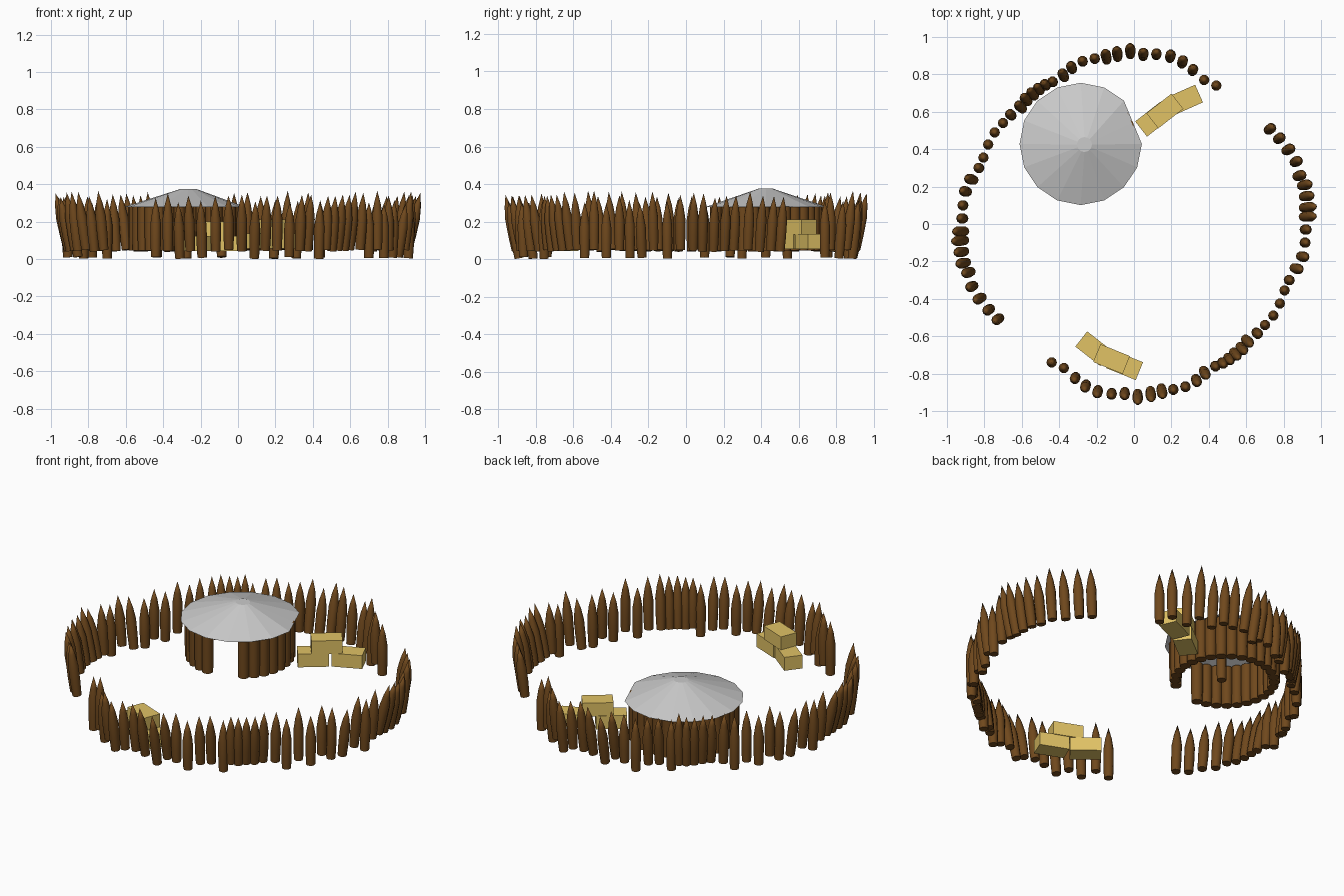
import bpy, bmesh, math, random
from mathutils import Vector, Matrix

if "Cube" in bpy.data.objects:
    bpy.data.objects.remove(bpy.data.objects["Cube"])

random.seed(4)

def material(name, rgb):
    m = bpy.data.materials.new(name)
    m.diffuse_color = (*rgb, 1)
    m.use_nodes = True
    m.node_tree.nodes["Principled BSDF"].inputs["Base Color"].default_value = m.diffuse_color
    return m

WOOD = material("dark_wood", (0.16, 0.065, 0.012))
STRAW = material("straw", (0.75, 0.54, 0.13))

def finish(bm, name, mat=None, smooth=False):
    bmesh.ops.recalc_face_normals(bm, faces=bm.faces[:])
    me = bpy.data.meshes.new(name)
    bm.to_mesh(me)
    bm.free()
    ob = bpy.data.objects.new(name, me)
    bpy.context.collection.objects.link(ob)
    if mat:
        me.materials.append(mat)
    if smooth:
        bpy.context.view_layer.objects.active = ob
        ob.select_set(True)
        bpy.ops.object.shade_smooth_by_angle(angle=math.radians(40))
        ob.select_set(False)
    return ob

def lathe(bm, profile, matrix, n=10):
    """Rings of (radius, height); radius 0 closes to a point."""
    rings = []
    for r, z in profile:
        k = n if r > 0 else 1
        rings.append([bm.verts.new(matrix @ Vector((r * math.cos(math.tau * i / n),
                      r * math.sin(math.tau * i / n), z))) for i in range(k)])
    for a, b in zip(rings, rings[1:]):
        for i in range(n):
            j = (i + 1) % n
            bm.faces.new([a[i], a[j], b[0]] if len(b) == 1 else [a[i], a[j], b[j], b[i]])
    for ring in (rings[0], rings[-1]):
        if len(ring) > 1:
            bm.faces.new(ring)

# Palisade: (x, y, outward lean) of each stake seen from the top, for one arc
ARC = [(.73, .51, .03), (.78, .46, .03), (.83, .40, .04), (.87, .335, .03),
       (.89, .26, .04), (.92, .21, .05), (.93, .15, .05), (.935, .09, .06),
       (.935, .04, .06), (.92, -.03, .02), (.915, -.10, .01), (.905, -.175, .03),
       (.875, -.24, .04), (.83, -.30, .01), (.805, -.355, 0), (.78, -.425, 0),
       (.745, -.49, 0), (.70, -.54, 0), (.66, -.585, .02), (.61, -.63, .04),
       (.58, -.67, .04), (.545, -.70, .04), (.51, -.725, .03), (.475, -.745, .02),
       (.435, -.76, .01), (.38, -.80, .04), (.335, -.84, .03), (.275, -.87, .01),
       (.21, -.885, .01), (.15, -.90, .05), (.09, -.915, .05), (.02, -.93, .05),
       (-.05, -.91, .03), (-.12, -.91, .02), (-.195, -.90, .03), (-.26, -.87, .03),
       (-.315, -.825, .02), (-.375, -.77, 0), (-.44, -.74, 0)]
LOW = {10, 12, 13, 15, 17, 24, 27, 30, 34, 36, 38}
STAKE = [(.025, 0), (.028, .08), (.028, .17), (.018, .235), (0, .30)]

for name, sign in (("right_palisade", 1), ("left_palisade", -1)):
    bm = bmesh.new()
    for i, (x, y, lean) in enumerate(ARC):
        p = Vector((sign * x, sign * y, 0))
        out = p.normalized()
        base = p - out * lean / 2
        base.z = (0.005 if i in LOW else 0.045) + random.uniform(-.004, .006)
        axis = out * lean * 1.15 + Vector((0, 0, .3))
        rot = Vector((0, 0, 1)).rotation_difference(axis).to_matrix().to_4x4()
        grow = random.uniform(.96, 1.06)
        lathe(bm, [(r, z * grow) for r, z in STAKE], Matrix.Translation(base) @ rot)
    finish(bm, name, WOOD, True)

# Hut wall of upright logs with a doorway, and a centre post
HX, HY = -0.285, 0.428
bm = bmesh.new()
COUNT = 27
for i in range(COUNT):
    a = math.radians(-51 + i * (360 - 45) / (COUNT - 1))
    pos = Matrix.Translation((HX + .27 * math.cos(a), HY + .27 * math.sin(a), .045))
    lathe(bm, [(.030, 0), (.032, .08), (.032, .235)], pos)
finish(bm, "hut_wall", WOOD, True)

bm = bmesh.new()
lathe(bm, [(.026, 0), (.028, .2), (.028, .24), (0, .33)], Matrix.Translation((-.265, .425, .045)))
finish(bm, "centre_post", WOOD, True)

# Shallow roof: a 16-sided open cone with a small flat crown
bm = bmesh.new()
N = 16
angs = [math.tau * i / N for i in range(N)]
eave = [bm.verts.new((HX + .327 * math.cos(a), HY + .327 * math.sin(a), .277)) for a in angs]
crown = [bm.verts.new((-.265 + .04 * math.cos(a), .425 + .04 * math.sin(a), .375)) for a in angs]
# one eave corner is cut back to a straight edge
eave[1].co = (eave[0].co + eave[2].co) / 2
for i in range(N):
    j = (i + 1) % N
    bm.faces.new((eave[i], eave[j], crown[j], crown[i]))
bm.faces.new(crown)
finish(bm, "hut_roof")

# Two stacks of straw bales
def bale(name, x, y, z, deg):
    bm = bmesh.new()
    m = (Matrix.Translation((x, y, z)) @ Matrix.Rotation(math.radians(deg), 4, 'Z')
         @ Matrix.Diagonal((.17, .103, .08, 1)))
    bmesh.ops.create_cube(bm, size=1, matrix=m)
    finish(bm, name, STRAW)

bale("back_bale_left", .105, .56, .095, 38)
bale("back_bale_right", .27, .663, .095, 24)
bale("back_bale_top", .165, .604, .172, 38)
bale("front_bale_left", -.215, -.667, .082, -38)
bale("front_bale_right", -.05, -.755, .082, -22)
bale("front_bale_top", -.12, -.722, .16, -22)
